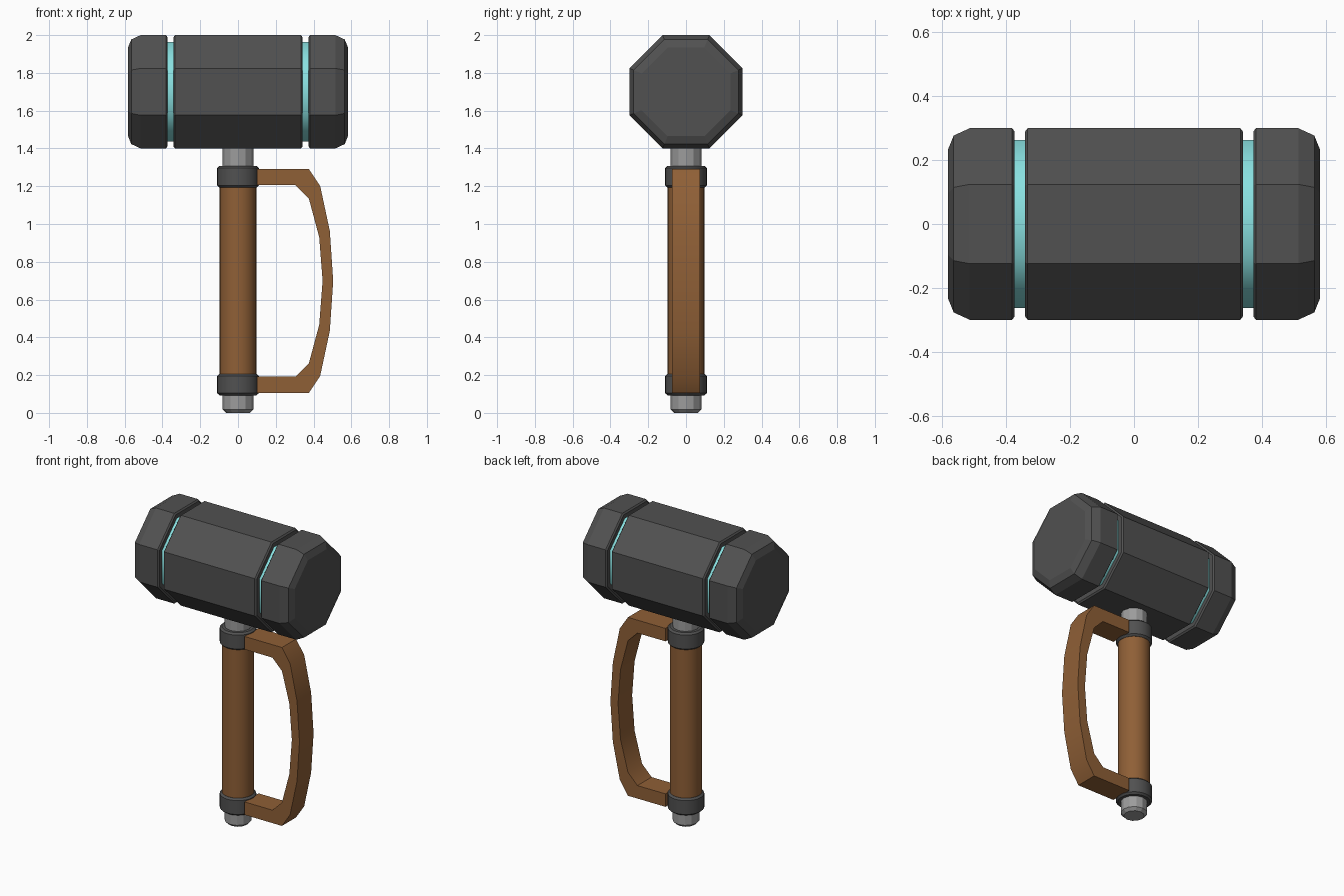
import bpy, bmesh, math
from mathutils import Vector

if "Cube" in bpy.data.objects:
    bpy.data.objects.remove(bpy.data.objects["Cube"])


def material(name, color):
    m = bpy.data.materials.new(name)
    m.diffuse_color = (*color, 1)
    m.use_nodes = True
    m.node_tree.nodes["Principled BSDF"].inputs["Base Color"].default_value = m.diffuse_color
    return m


STONE = material("dark grey", (0.082, 0.082, 0.082))
STEEL = material("light grey steel", (0.33, 0.33, 0.33))
WOOD = material("brown wood", (0.275, 0.115, 0.037))
GLOW = material("pale teal", (0.25, 0.75, 0.75))


def finish(name, bm, mat, smooth=None):
    bmesh.ops.recalc_face_normals(bm, faces=bm.faces)
    mesh = bpy.data.meshes.new(name)
    bm.to_mesh(mesh)
    bm.free()
    mesh.materials.append(mat)
    ob = bpy.data.objects.new(name, mesh)
    bpy.context.collection.objects.link(ob)
    if smooth:
        bpy.ops.object.select_all(action='DESELECT')
        bpy.context.view_layer.objects.active = ob
        ob.select_set(True)
        bpy.ops.object.shade_smooth_by_angle(angle=math.radians(smooth))
    return ob


def lathe(name, profile, sides, mat, axis='Z', offset=0.0, height=0.0, smooth=None):
    """Sweep (position, radius) pairs round the x or z axis, with closed ends."""
    bm = bmesh.new()
    rings = []
    for p, r in profile:
        ring = []
        for i in range(sides):
            a = offset + 2 * math.pi * i / sides
            u, v = r * math.cos(a), r * math.sin(a)
            co = (p, u, v + height) if axis == 'X' else (u, v, p + height)
            ring.append(bm.verts.new(co))
        rings.append(ring)
    for a, b in zip(rings, rings[1:]):
        for i in range(sides):
            j = (i + 1) % sides
            bm.faces.new((a[i], a[j], b[j], b[i]))
    bm.faces.new(rings[0])
    bm.faces.new(rings[-1])
    return finish(name, bm, mat, smooth)


# Octagonal hammer head with two grooves; radii given to the flats
OCT = math.pi / 8
FLAT = math.cos(OCT)
half = [(0.333, 0.30), (0.341, 0.29), (0.341, 0.25), (0.374, 0.25),
        (0.374, 0.29), (0.382, 0.30), (0.515, 0.30), (0.565, 0.277), (0.582, 0.235)]
profile = [(-x, r / FLAT) for x, r in reversed(half)] + [(x, r / FLAT) for x, r in half]
lathe("hammer_head", profile, 8, STONE, 'X', OCT, 1.70)

# Glowing bands in the grooves
for side, x in (("left", -0.3575), ("right", 0.3575)):
    lathe("glow_band_" + side, [(x - 0.0165, 0.263 / FLAT), (x + 0.0165, 0.263 / FLAT)],
          8, GLOW, 'X', OCT, 1.70, smooth=60)

# Steel shaft with chamfered butt
lathe("shaft", [(0.0, 0.062), (0.018, 0.081), (1.45, 0.081)], 12, STEEL)

# Round wooden grip
lathe("grip", [(0.15, 0.097), (1.25, 0.097)], 32, WOOD, smooth=30)

# Collars at both ends of the grip
for end, z in (("lower", 0.15), ("upper", 1.25)):
    lathe("collar_" + end, [(-0.057, 0.098), (-0.046, 0.110), (0.046, 0.110), (0.057, 0.098)],
          32, STONE, height=z, smooth=30)

# Angular hand guard: outer and inner outlines mirrored about mid height
MID = 0.6985
outer = [(0.10, 0.593), (0.375, 0.593), (0.435, 0.503), (0.486, 0.265), (0.504, 0)]
inner = [(0.10, 0.507), (0.305, 0.507), (0.375, 0.437), (0.430, 0.232), (0.448, 0)]


def mirrored(points):
    return points + [(x, -z) for x, z in reversed(points[:-1])]


bm = bmesh.new()
loops = []
for (xo, zo), (xi, zi) in zip(mirrored(outer), mirrored(inner)):
    loops.append([bm.verts.new(Vector((x, y, z + MID))) for x, y, z in
                  ((xo, -0.074, zo), (xo, 0.074, zo), (xi, 0.074, zi), (xi, -0.074, zi))])
for a, b in zip(loops, loops[1:]):
    for i in range(4):
        j = (i + 1) % 4
        bm.faces.new((a[i], a[j], b[j], b[i]))
bm.faces.new(loops[0])
bm.faces.new(loops[-1])
finish("hand_guard", bm, WOOD, smooth=40)
